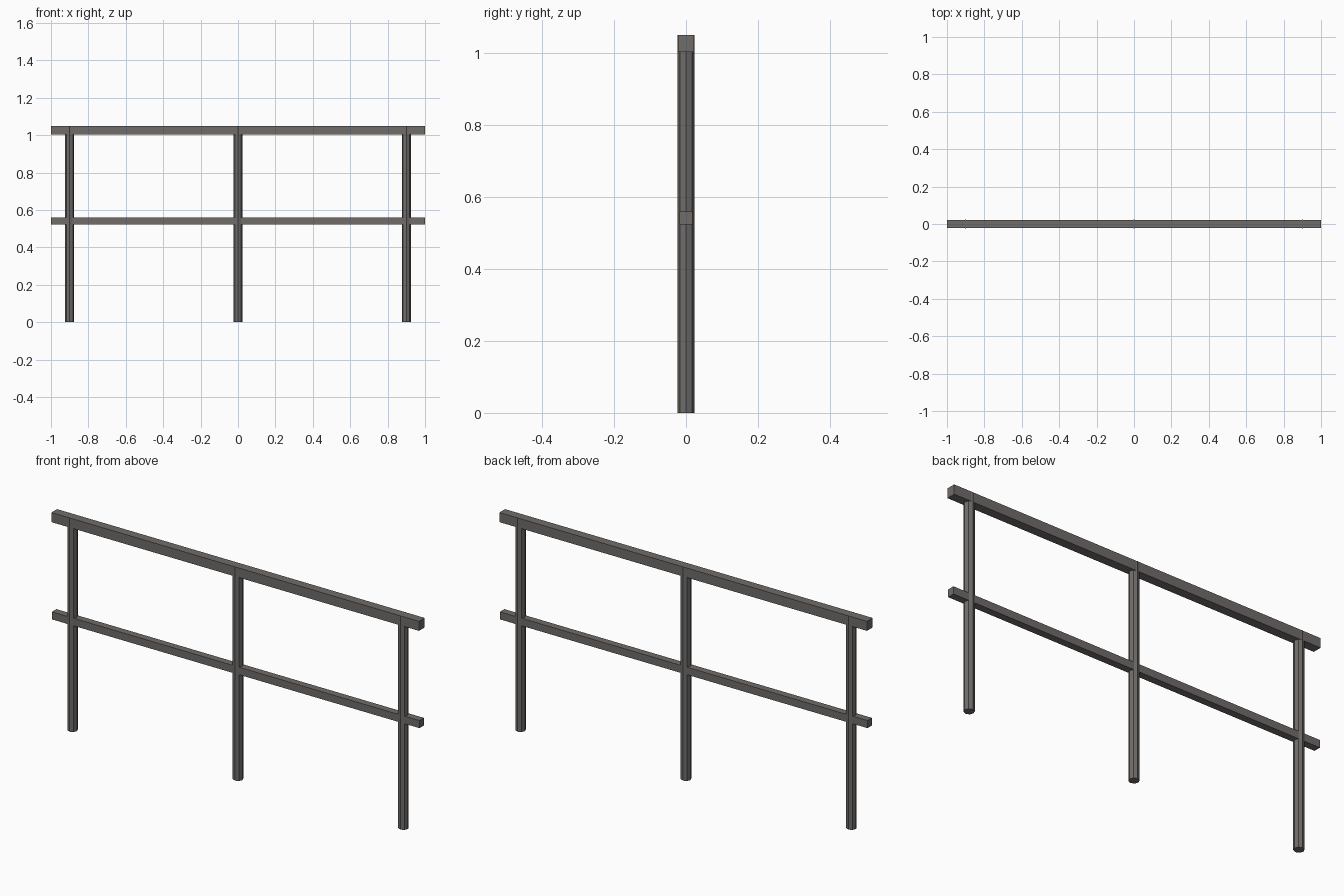
import bpy

if "Cube" in bpy.data.objects:
    bpy.data.objects.remove(bpy.data.objects["Cube"])

# Dark warm grey painted steel
steel = bpy.data.materials.new("dark_steel")
steel.diffuse_color = (0.16, 0.15, 0.143, 1)
steel.use_nodes = True
steel.node_tree.nodes["Principled BSDF"].inputs["Base Color"].default_value = steel.diffuse_color


def finish(name):
    ob = bpy.context.object
    ob.name = name
    ob.data.materials.append(steel)
    return ob


def rail(name, z0, z1, depth):
    bpy.ops.mesh.primitive_cube_add(size=1, location=(0, 0, (z0 + z1) / 2))
    ob = finish(name)
    ob.scale = (2.0, depth, z1 - z0)
    bpy.ops.object.transform_apply(location=False, rotation=False, scale=True)


def post(name, x, radius=0.024, height=1.05):
    bpy.ops.mesh.primitive_cylinder_add(
        vertices=8, radius=radius, depth=height, location=(x, 0, height / 2))
    finish(name)


# Handrail and thinner mid rail
rail("top_rail", 1.003, 1.05, 0.044)
rail("mid_rail", 0.523, 0.56, 0.035)

# Three eight-sided posts running up through both rails
for label, x in (("left", -0.9), ("middle", 0.0), ("right", 0.9)):
    post(label + "_post", x)
